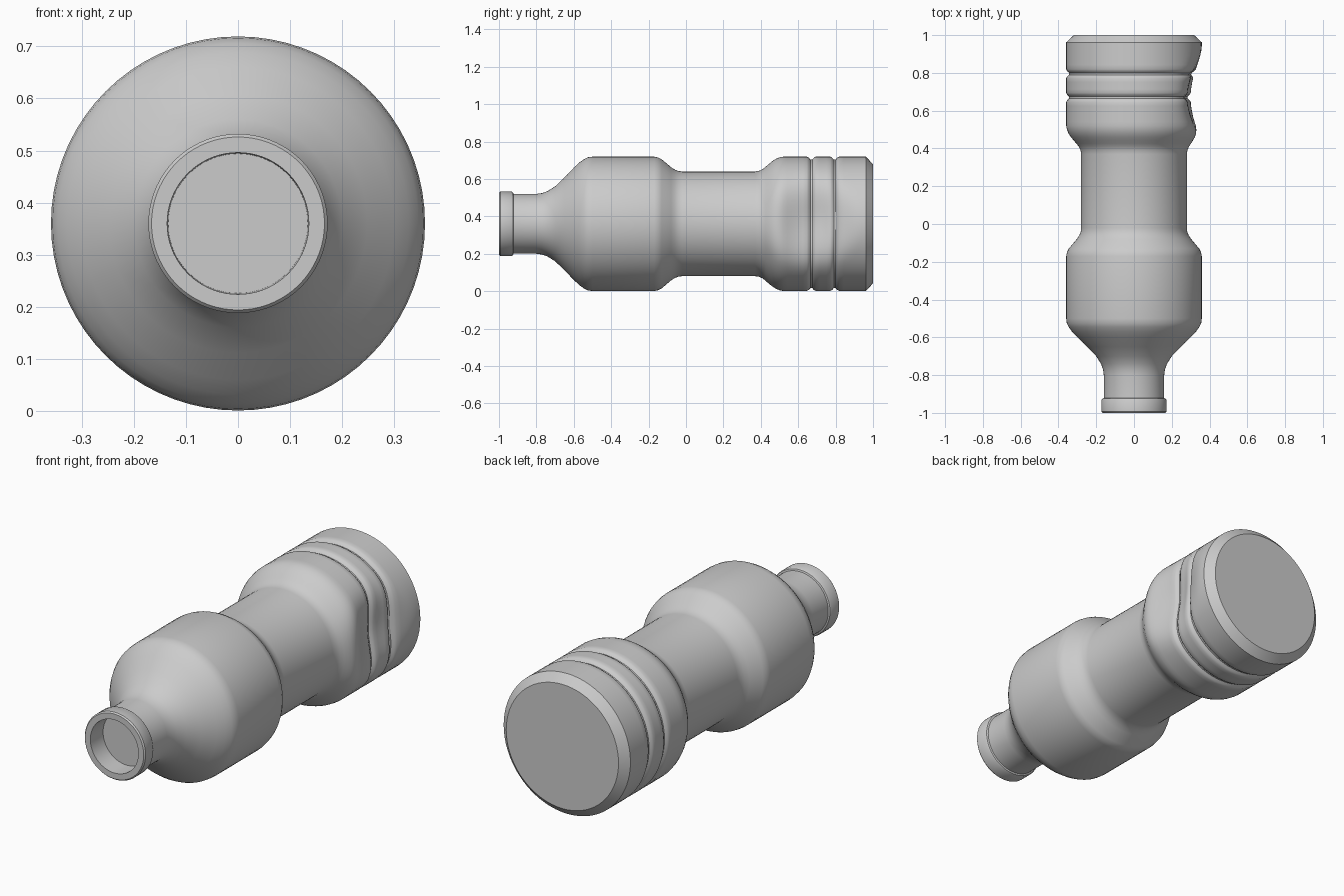
import bpy, bmesh, math

if "Cube" in bpy.data.objects:
    bpy.data.objects.remove(bpy.data.objects["Cube"])

SEGS = 72
AXIS_Z = 0.36
R = 0.359

grey = bpy.data.materials.new("plain grey")
grey.diffuse_color = (0.6, 0.6, 0.6, 1)
grey.use_nodes = True
grey.node_tree.nodes["Principled BSDF"].inputs["Base Color"].default_value = grey.diffuse_color


def groove(y):
    # shallow ring pressed into the base section
    return [(y - 0.024, R), (y - 0.014, R - 0.005), (y - 0.005, R - 0.015),
            (y + 0.005, R - 0.015), (y + 0.014, R - 0.005), (y + 0.024, R)]


# profile as (y, radius): recessed mouth, lip, neck, shoulder, waist, base
profile = [(-0.90, 0.0), (-0.90, 0.134), (-1.0, 0.136), (-1.0, 0.166),
           (-0.993, 0.172), (-0.932, 0.172), (-0.925, 0.168), (-0.922, 0.160),
           (-0.80, 0.160), (-0.77, 0.164), (-0.74, 0.175), (-0.70, 0.200),
           (-0.65, 0.248), (-0.60, 0.300), (-0.57, 0.328), (-0.545, 0.346),
           (-0.525, 0.356), (-0.50, R),
           (-0.17, R), (-0.15, 0.355), (-0.13, 0.345), (-0.08, 0.303),
           (-0.06, 0.290), (-0.04, 0.282), (-0.02, 0.280),
           (0.37, 0.280), (0.39, 0.283), (0.41, 0.292), (0.46, 0.334),
           (0.48, 0.347), (0.50, 0.355), (0.52, R)]
profile += groove(0.67) + groove(0.795)
profile += [(0.962, R), (1.0, 0.318), (1.0, 0.0)]

# extra loops along the base so the dent bends smoothly
dense = []
for (y0, r0), (y1, r1) in zip(profile, profile[1:]):
    n = max(1, math.ceil((y1 - y0) / 0.025)) if 0.36 < y0 < 0.96 else 1
    dense += [(y0 + (y1 - y0) * i / n, r0 + (r1 - r0) * i / n) for i in range(n)]
dense.append(profile[-1])

# lathe the profile around the lengthwise axis
bm = bmesh.new()
rings = []
for y, r in dense:
    if r == 0:
        rings.append([bm.verts.new((0, y, AXIS_Z))])
    else:
        rings.append([bm.verts.new((r * math.cos(2 * math.pi * k / SEGS), y,
                                    AXIS_Z + r * math.sin(2 * math.pi * k / SEGS)))
                      for k in range(SEGS)])
for a, b in zip(rings, rings[1:]):
    for k in range(SEGS):
        j = (k + 1) % SEGS
        if len(a) == 1:
            bm.faces.new((a[0], b[k], b[j]))
        elif len(b) == 1:
            bm.faces.new((a[k], a[j], b[0]))
        else:
            bm.faces.new((a[k], a[j], b[j], b[k]))

# soft dent on the +x side of the base
for v in bm.verts:
    if v.co.x > 0 and 0.3 < v.co.y < 0.97:
        d = math.hypot(v.co.y - 0.67, v.co.z - 0.38)
        u = max(0.0, 1 - d / 0.28)
        v.co.x -= 0.078 * u * u * (3 - 2 * u)

bmesh.ops.recalc_face_normals(bm, faces=bm.faces)
mesh = bpy.data.meshes.new("bottle")
bm.to_mesh(mesh)
bm.free()
mesh.materials.append(grey)
bottle = bpy.data.objects.new("bottle", mesh)
bpy.context.collection.objects.link(bottle)
bpy.context.view_layer.objects.active = bottle
bottle.select_set(True)
bpy.ops.object.shade_smooth_by_angle(angle=math.radians(30))
